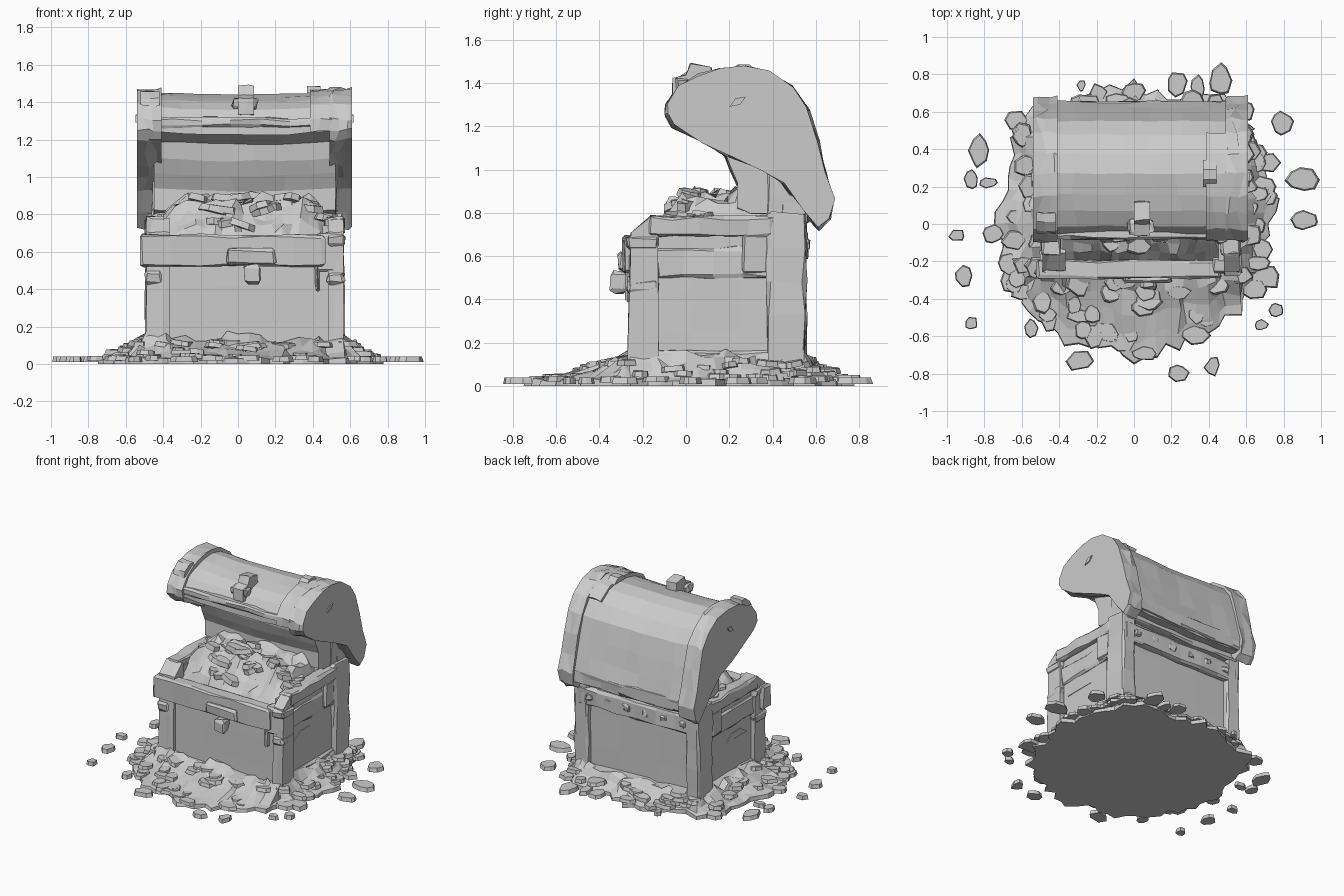
import bpy, bmesh, math, random
from mathutils import Vector, Matrix, noise

if "Cube" in bpy.data.objects:
    bpy.data.objects.remove(bpy.data.objects["Cube"])

random.seed(7)
CX = 0.035                      # chest centre line
R = random.uniform


def finish(bm, name):
    bmesh.ops.recalc_face_normals(bm, faces=bm.faces)
    me = bpy.data.meshes.new(name)
    bm.to_mesh(me)
    bm.free()
    ob = bpy.data.objects.new(name, me)
    bpy.context.collection.objects.link(ob)
    return ob


def box(name, x0, x1, y0, y1, z0, z1, jit=0.008, cuts=2, chip=0.012):
    """Chipped, slightly irregular block."""
    bm = bmesh.new()
    bmesh.ops.create_cube(bm, size=1)
    for v in bm.verts:
        v.co = Vector(((x0 + x1) / 2 + v.co.x * (x1 - x0), (y0 + y1) / 2 + v.co.y * (y1 - y0),
                       (z0 + z1) / 2 + v.co.z * (z1 - z0)))
    long_edges = [e for e in bm.edges if e.calc_length() > 0.2]
    if cuts and long_edges:
        bmesh.ops.subdivide_edges(bm, edges=long_edges, cuts=cuts, use_grid_fill=True)
    if chip:
        sharp = [e for e in bm.edges if len(e.link_faces) == 2 and e.calc_face_angle(0) > 1]
        bmesh.ops.bevel(bm, geom=sharp, offset=chip, segments=1, affect='EDGES')
    for v in bm.verts:
        v.co += Vector((R(-jit, jit), R(-jit, jit), R(-jit, jit)))
        v.co.z = max(v.co.z, 0.01)
    return finish(bm, name)


def pair(name, x0, x1, *rest, **kw):
    """Same block on the right and mirrored on the left of the chest."""
    box(name + "_right", x0, x1, *rest, **kw)
    box(name + "_left", 2 * CX - x1, 2 * CX - x0, *rest, **kw)


def prism(name, pts, x0, x1, n=1, jit=0.0, sag=0.0):
    """Side profile (y, z) swept along x."""
    bm = bmesh.new()
    rings = []
    for i in range(n + 1):
        t = i / n
        d = sag * math.sin(math.pi * t)
        rings.append([bm.verts.new((x0 + (x1 - x0) * t + (R(-.03, .03) if 0 < i < n else 0),
                                    y + R(-jit, jit), z - d + R(-jit, jit))) for y, z in pts])
    m = len(pts)
    for a, b in zip(rings, rings[1:]):
        for j in range(m):
            bm.faces.new((a[j], a[(j + 1) % m], b[(j + 1) % m], b[j]))
    bm.faces.new(rings[0])
    bm.faces.new(rings[-1])
    return finish(bm, name)


def slab(bm, c, rx, ry, h, tilt=0.0):
    """Flat nugget: irregular polygon prism with a smaller top."""
    k = random.choice((6, 7, 8))
    m = Matrix.Translation(c) @ Matrix.Rotation(R(-tilt, tilt), 4, 'X') @ Matrix.Rotation(R(-tilt, tilt), 4, 'Y')
    lo, hi = [], []
    for i in range(k):
        a = 2 * math.pi * (i + R(-.25, .25)) / k
        s = R(.85, 1.1)
        p = Vector((rx * s * math.cos(a), ry * s * math.sin(a), 0))
        lo.append(bm.verts.new(m @ p))
        hi.append(bm.verts.new(m @ (p * 0.88 + Vector((0, 0, h)))))
    bm.faces.new(lo)
    bm.faces.new(hi)
    for i in range(k):
        bm.faces.new((lo[i], lo[(i + 1) % k], hi[(i + 1) % k], hi[i]))


# --- chest body: panels, posts and rails ---
box("front_panel", -0.42, 0.50, -0.235, -0.17, 0.01, 0.62, jit=0.003, chip=0)
box("back_panel", -0.44, 0.51, 0.44, 0.515, 0.01, 0.80, jit=0.003, chip=0)
pair("side_panel", 0.45, 0.53, -0.20, 0.48, 0.01, 0.74, jit=0.003, chip=0)
box("inner_floor", -0.42, 0.49, -0.2, 0.46, 0.5, 0.60, chip=0)
post = [(-0.27, 0.01), (-0.13, 0.01), (-0.135, 0.76), (-0.16, 0.785), (-0.25, 0.705), (-0.262, 0.4)]
for nm, xa, xb in (("right", 0.48, 0.565), ("left", -0.49, -0.365)):
    prism("front_post_" + nm, post, xa, xb, 3, 0.006)
pair("back_post", 0.45, 0.565, 0.375, 0.555, 0.01, 0.80, cuts=4)
pair("back_post_top", 0.43, 0.525, 0.375, 0.53, 0.78, 1.0, cuts=1)
box("front_rail", -0.52, 0.46, -0.29, -0.19, 0.52, 0.69, cuts=5)
box("front_rail_end", 0.42, 0.56, -0.265, -0.18, 0.50, 0.70)
box("front_strap", 0.415, 0.435, -0.275, -0.22, 0.39, 0.56, cuts=1)
pair("side_top_rail", 0.46, 0.565, -0.17, 0.40, 0.69, 0.785, cuts=4)
pair("side_mid_rail", 0.50, 0.545, -0.14, 0.39, 0.50, 0.64, cuts=3)
pair("side_base_rail", 0.50, 0.55, -0.14, 0.39, 0.01, 0.16, cuts=3)
pair("side_bracket", 0.50, 0.56, 0.26, 0.38, 0.52, 0.70, cuts=1)
box("back_rail", -0.47, 0.54, 0.46, 0.56, 0.58, 0.72, cuts=5)
box("hinge_rail", -0.46, 0.53, 0.44, 0.565, 0.75, 0.86, cuts=4)
for i in range(6):
    x = -0.36 + i * 0.158
    box(f"back_stud_{i}", x - .03, x + .03, 0.54, 0.568, 0.63, 0.68, cuts=0)
for side, s in (("right", 1), ("left", -1)):        # post collars and chipped plank marks
    for i, z in enumerate((0.43, 0.63)):
        x = CX + s * 0.488
        box(f"post_collar_{side}_{i}", x - .045, x + .045, -0.272, -0.13, z, z + .06, cuts=0)
    x = CX + s * 0.49
    prism("plank_chip_" + side, [(-.08, .39), (0.0, .44), (.11, .44), (.17, .39)], x, x + s * 0.01)

# --- front lock ---
box("lock_plate", -0.06, 0.20, -0.312, -0.27, 0.53, 0.615, cuts=1)
box("lock_hasp", 0.035, 0.125, -0.35, -0.27, 0.43, 0.53, cuts=0, chip=0.018)

# --- lid: solid end caps, bands and sagging barrel core ---
arc = [(-0.09, 1.25), (-0.09, 1.31), (-0.03, 1.39), (0.06, 1.435), (0.15, 1.46), (0.27, 1.475),
       (0.38, 1.45), (0.49, 1.38), (0.565, 1.28), (0.61, 1.13), (0.645, 0.99), (0.68, 0.87), (0.66, 0.77)]
under = [(0.61, 0.725), (0.54, 0.81), (0.45, 0.93), (0.36, 1.0), (0.2, 1.06), (0.08, 1.13), (-0.06, 1.20)]
core_under = [(0.56, 0.80), (0.30, 0.80), (0.235, 0.82), (0.24, 0.94), (0.20, 1.02), (0.17, 1.10),
              (0.16, 1.19), (0.05, 1.235), (-0.03, 1.26)]


def scaled(pts, s):
    return [(0.28 + (y - 0.28) * s, 1.1 + (z - 1.1) * s) for y, z in pts]


prism("lid_cap_right", arc + under, 0.49, 0.61, 3, 0.01)
prism("lid_cap_left", arc + under, -0.54, -0.41, 3, 0.01)
prism("lid_core", scaled(arc, 0.94) + core_under, -0.45, 0.52, 7, 0.005, sag=0.015)
prism("lid_band_right", scaled(arc[:8], 0.99) + [(0.4, 1.3), (0.1, 1.28)], 0.385, 0.5, 2, 0.006)
box("lid_front_lip", -0.50, 0.58, -0.08, 0.03, 1.265, 1.315, cuts=6)
box("lid_back_lip", -0.50, 0.57, 0.57, 0.655, 0.79, 0.89, cuts=6)
for nm, s in (("right", 1), ("left", -1)):
    x = CX + s * 0.565
    prism("lid_side_stud_" + nm, [(.2, 1.29), (.23, 1.33), (.275, 1.335), (.25, 1.30)], x, x + s * 0.018)
prism("corner_knob_left", [(-.05, 1.38), (-.04, 1.42), (.01, 1.455), (.06, 1.46), (.06, 1.40)], -0.52, -0.42, 2, .006)
prism("corner_knob_right", [(.2, 1.45), (.24, 1.485), (.29, 1.485), (.34, 1.45)], 0.37, 0.44, 1, .004)

# --- lid latch ---
prism("lid_latch", [(-0.065, 1.335), (-0.065, 1.42), (0.0, 1.44), (0.02, 1.49), (0.12, 1.47), (0.12, 1.40),
                    (0.0, 1.33)], 0.0, 0.085, 2, 0.005)
box("latch_pin", -0.03, 0.105, -0.05, 0.02, 1.365, 1.425, cuts=0)

# --- heap of treasure in the chest ---
bm = bmesh.new()
nx, ny = 18, 12
grid = []
for j in range(ny + 1):
    row = []
    for i in range(nx + 1):
        u, v = i / nx, j / ny
        x, y = -0.43 + 0.92 * u, -0.2 + 0.58 * v
        rise = min(1, v * 3.2) * (0.82 + 0.18 * v) * min(1, 0.3 + 9 * u * (1.0 - u) if 0 < i < nx else 0.3)
        z = 0.63 + 0.27 * rise + 0.07 * noise.noise((x * 10, y * 10, 2)) + R(-.02, .02)
        row.append(bm.verts.new((x + R(-.015, .015), y + R(-.012, .012), min(z, 0.935))))
    grid.append(row)
for a, b in zip(grid, grid[1:]):
    for i in range(nx):
        bm.faces.new((a[i], a[i + 1], b[i + 1], b[i]))
finish(bm, "treasure_heap")
bm = bmesh.new()
for i in range(16):
    x, y = R(-.33, .38), R(-.13, .2)
    z = 0.63 + 0.24 * min(1, (y + .2) / .2) * min(1, (0.5 - abs(x - .03)) * 5)
    slab(bm, (x, y, z), R(.05, .09), R(.04, .06), 0.035, 0.35)
for i in range(6):                      # coins resting on the side rims
    slab(bm, (CX + R(.42, .46) * random.choice((-1, 1)), R(-.12, .3), 0.765), .05, .05, .035, .3)
finish(bm, "treasure_coins")

# --- spilled pile round the foot: rings from the chest wall to an uneven outline ---
radii = [.75, .76, .76, .84, .82, .70, .75, .72, .73, .84, .76, .70,
         .77, .74, .70, .71, .72, .66, .74, .71, .66, .72, .74, .71]
N = 72
levels = [(0, .15), (.22, .115), (.5, .07), (.78, .042), (1, .03), (1.02, .0)]
bm = bmesh.new()
rings = [[] for _ in levels]
for i in range(N):
    k, f = divmod(i / 3, 1)
    k = int(k)
    r = radii[k] * (1 - f) + radii[(k + 1) % 24] * f + R(-.05, .03)
    a = 2 * math.pi * i / N
    o = Vector((r * math.cos(a), r * math.sin(a)))
    q = Vector((max(-.49, min(.55, o.x * .95)), max(-.26, min(.54, o.y))))
    for ring, (t, h) in zip(rings, levels):
        p = q.lerp(o, t)
        mid = 0 < t < 1
        ring.append(bm.verts.new((p.x + (R(-.015, .015) if mid else 0), p.y + (R(-.015, .015) if mid else 0),
                                  h * (R(.72, 1.2) if t < 1.01 else 1))))
for a, b in zip(rings, rings[1:]):
    for i in range(N):
        bm.faces.new((a[i], a[(i + 1) % N], b[(i + 1) % N], b[i]))
bm.faces.new(rings[0])
bm.faces.new(rings[-1])
finish(bm, "spilled_pile")

# broad coins half sunk in the pile
bm = bmesh.new()
for i in range(100):
    a, t = R(0, 2 * math.pi), R(.1, .97)
    r = radii[int(a / (2 * math.pi) * 24) % 24]
    o = Vector((r * math.cos(a), r * math.sin(a)))
    q = Vector((max(-.49, min(.55, o.x)), max(-.26, min(.54, o.y))))
    p = q.lerp(o, t)
    slab(bm, (p.x, p.y, .105 * (1 - t) ** 1.3 + .015), R(.04, .08), R(.04, .07), .026, .22 * (1 - t))
finish(bm, "pile_coins")

# loose nuggets around the pile: x, y, half width, half depth
loose = [(-.83, .39, .055, .09), (-.87, .24, .04, .05), (-.78, .22, .05, .03), (-.95, -.06, .05, .035),
         (-.91, -.28, .05, .065), (-.87, -.53, .035, .04), (-.55, -.56, .04, .055), (-.29, -.73, .08, .06),
         (.24, -.80, .06, .05), (.42, -.76, .045, .055), (.68, -.54, .04, .03), (.76, -.46, .04, .04),
         (.90, .24, .095, .065), (.91, .02, .08, .055), (.79, .54, .07, .07), (.46, .77, .06, .09),
         (.34, .72, .04, .08), (-.28, .74, .025, .035), (.72, .33, .07, .06), (.70, -.28, .09, .08)]
bm = bmesh.new()
for x, y, w, d in loose:
    slab(bm, (x, y, .01), w, d, .03)
finish(bm, "loose_nuggets")
